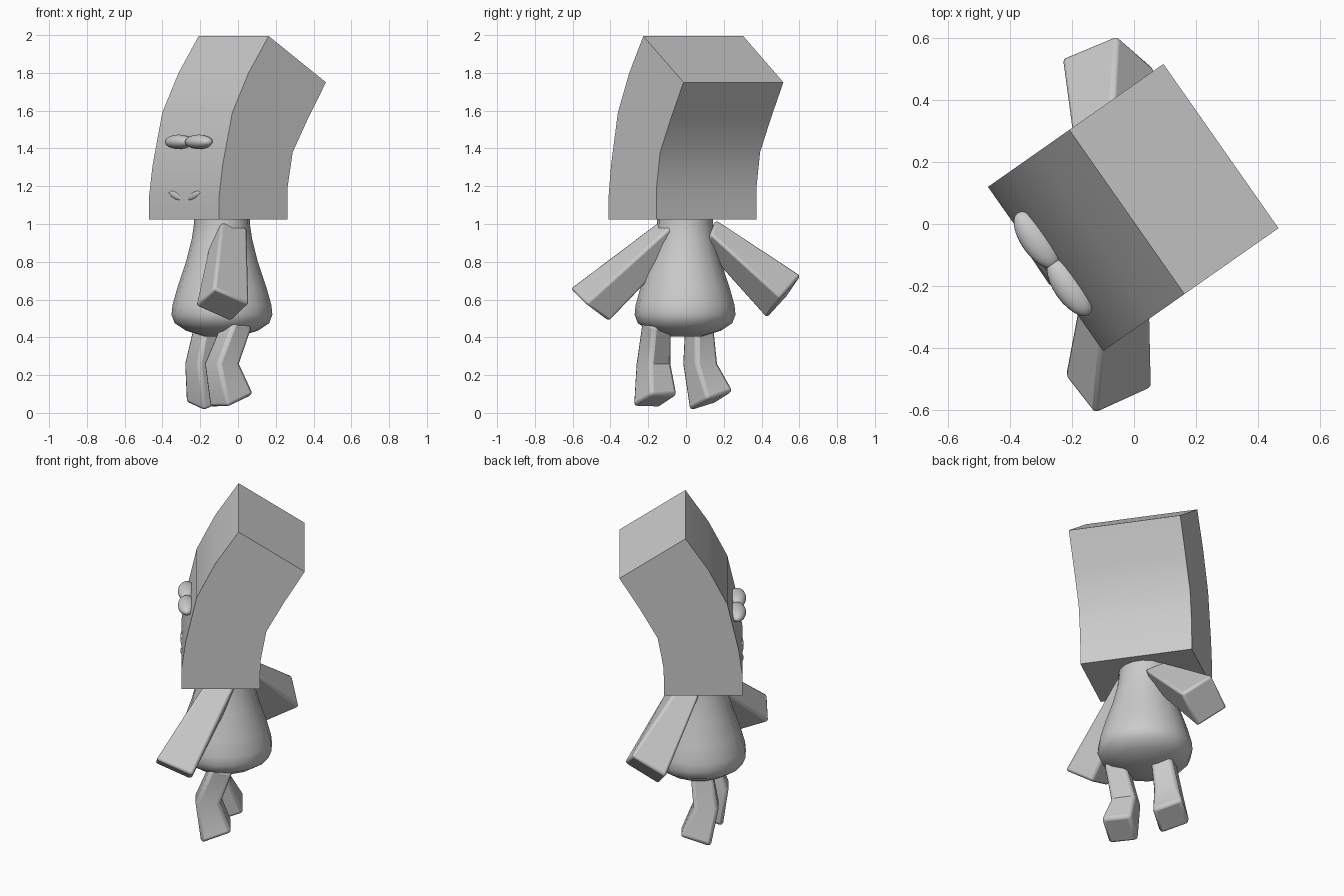
import bpy, bmesh, math
from mathutils import Vector, Matrix

if "Cube" in bpy.data.objects:
    bpy.data.objects.remove(bpy.data.objects["Cube"])

# The figure is turned: D points to its back, E to its side
D = Vector((0.819, 0.574, 0))
E = Vector((0.574, -0.819, 0))
FACE = Vector((-0.285, -0.145, 0))


def on_head(u, t, z):
    return FACE + D * u + E * t + Vector((0, 0, z))


def finish(name, bm, angle=30, bevel=0):
    bmesh.ops.recalc_face_normals(bm, faces=bm.faces)
    me = bpy.data.meshes.new(name)
    bm.to_mesh(me)
    bm.free()
    ob = bpy.data.objects.new(name, me)
    bpy.context.collection.objects.link(ob)
    bpy.ops.object.select_all(action='DESELECT')
    ob.select_set(True)
    bpy.context.view_layer.objects.active = ob
    if bevel:
        m = ob.modifiers.new("soft_edges", 'BEVEL')
        m.width = bevel
        m.segments = 2
        m.limit_method = 'ANGLE'
        m.angle_limit = math.radians(50)
    bpy.ops.object.shade_smooth_by_angle(angle=math.radians(angle))
    return ob


def loft(name, rings, angle=30, bevel=0):
    """Skin a stack of closed rings and cap both ends."""
    bm = bmesh.new()
    vs = [[bm.verts.new(p) for p in r] for r in rings]
    for a, b in zip(vs, vs[1:]):
        n = len(a)
        for i in range(n):
            bm.faces.new((a[i], a[(i + 1) % n], b[(i + 1) % n], b[i]))
    bm.faces.new(vs[0])
    bm.faces.new(vs[-1])
    return finish(name, bm, angle, bevel)


# Head: box bent backwards, front and back profile as (depth, height)
front = [(0, 1.025), (0, 1.15), (0.022, 1.31), (0.085, 1.59), (0.19, 1.8), (0.32, 1.995)]
back = [(0.44, 1.025), (0.44, 1.11), (0.443, 1.2), (0.475, 1.38), (0.575, 1.56), (0.69, 1.75)]
W = 0.323
loft("head", [[on_head(f[0], -W, f[1]), on_head(f[0], W, f[1]),
               on_head(b[0], W, b[1]), on_head(b[0], -W, b[1])]
              for f, b in zip(front, back)])

# Body: pear-shaped, slightly off centre
profile = [(0.09, 0.405), (0.19, 0.435), (0.25, 0.475), (0.267, 0.52), (0.262, 0.57),
           (0.237, 0.66), (0.19, 0.8), (0.16, 0.92), (0.148, 1.0), (0.148, 1.03)]
loft("body", [[Vector((-0.085 + r * math.cos(a), -0.005 + r * math.sin(a), z))
               for a in (2 * math.pi * i / 16 for i in range(16))]
              for r, z in profile], 50)


# Arms: four-sided, widening to the hand; each end given by three corners
def arm(name, shoulder, hand):
    rings = []
    for tri in (shoulder, hand):
        b, a, d = (Vector(p) for p in tri)
        rings.append([b, a, d, b + d - a])
    loft(name, rings, 30, 0.015)


arm("arm_left",
    ((0.05, -0.09, 0.98), (-0.085, -0.13, 1.025), (-0.14, -0.04, 0.95)),
    ((0.06, -0.53, 0.577), (-0.127, -0.615, 0.66), (-0.225, -0.49, 0.566)))
arm("arm_right",
    ((0.03, 0.13, 0.95), (-0.085, 0.16, 1.025), (-0.18, 0.12, 0.95)),
    ((0.07, 0.50, 0.61), (-0.055, 0.61, 0.73), (-0.235, 0.535, 0.62)))


# Legs: square tubes bent at the knee; stations are centre, half width, slope
def leg(name, stations):
    rings = []
    for c, h, slope in stations:
        ring = []
        for i, j in ((-1, -1), (-1, 1), (1, 1), (1, -1)):
            o = D * (h * i) + E * (h * j)
            o.z = o.x * slope[0] + o.y * slope[1]
            ring.append(Vector(c) + o)
        rings.append(ring)
    loft(name, rings, 30, 0.02)


leg("leg_left", [((0.0, -0.155, 0.48), 0.058, (-0.3, -0.1)),
                 ((-0.085, -0.172, 0.26), 0.07, (0, 0)),
                 ((-0.032, -0.163, 0.062), 0.086, (0.33, 0.2))])
leg("leg_right", [((-0.15, 0.07, 0.48), 0.058, (-0.3, -0.1)),
                  ((-0.19, 0.075, 0.26), 0.07, (0, 0)),
                  ((-0.158, 0.135, 0.062), 0.086, (0.15, 0.42))])


# Eyes and small cheek marks: flattened spheres on the face
def blob(name, u, t, z, size, tilt=0):
    bm = bmesh.new()
    bmesh.ops.create_uvsphere(bm, u_segments=24, v_segments=14, radius=1)
    basis = Matrix((D, E, Vector((0, 0, 1)))).transposed().to_4x4()
    m = (Matrix.Translation(on_head(u, t, z)) @ basis
         @ Matrix.Rotation(tilt, 4, 'X') @ Matrix.Diagonal((*size, 1)))
    bmesh.ops.transform(bm, matrix=m, verts=bm.verts)
    finish(name, bm, 60)


for side, label in ((-1, "right"), (1, "left")):
    blob("eye_" + label, 0.03, 0.093 * side, 1.435, (0.05, 0.107, 0.038))
    blob("cheek_" + label, 0.004, 0.085 * side, 1.15, (0.01, 0.06, 0.018), side * 0.3)
